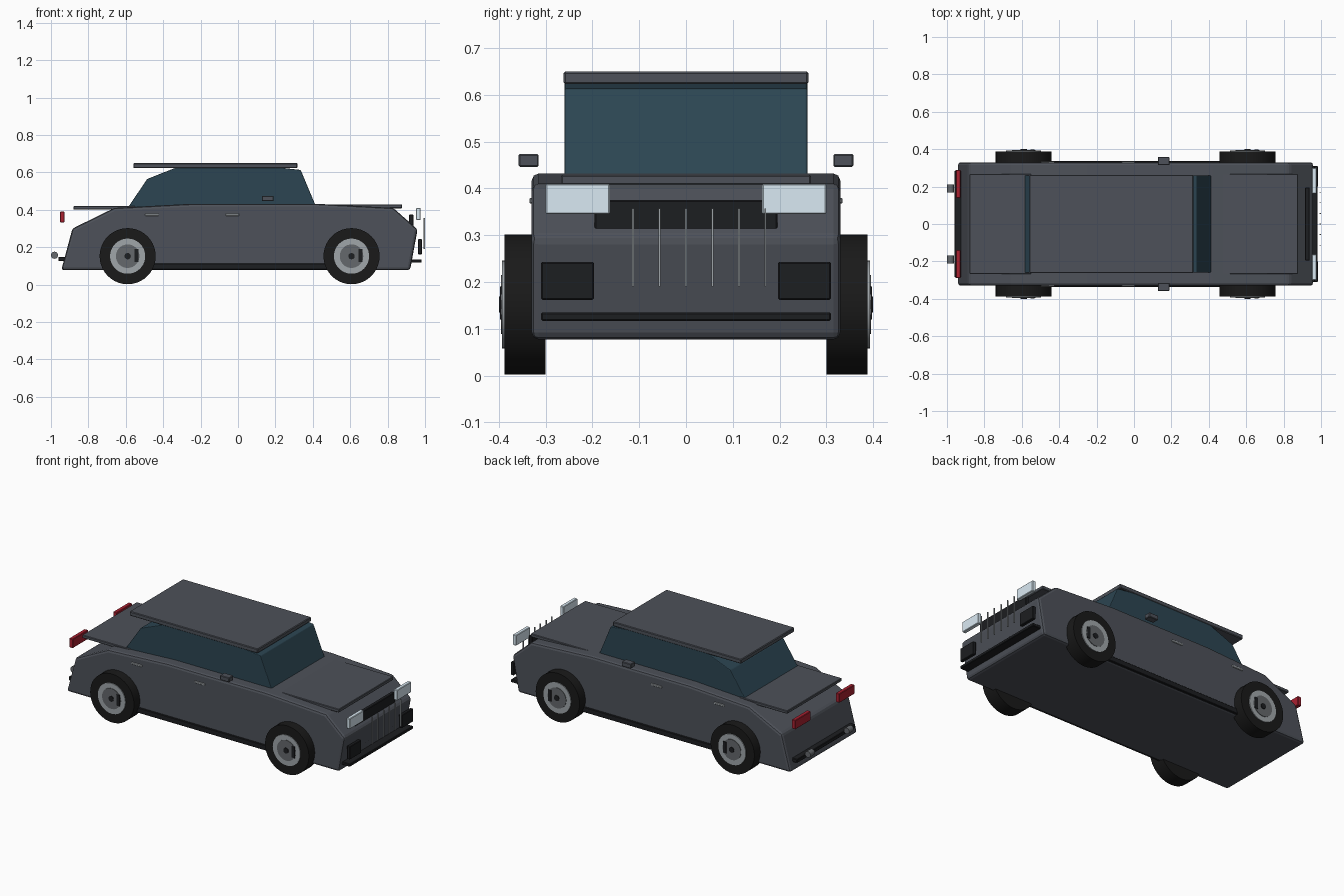
import bpy, bmesh, math

if "Cube" in bpy.data.objects:
    bpy.data.objects.remove(bpy.data.objects["Cube"])


def material(name, r, g, b):
    m = bpy.data.materials.new(name)
    m.diffuse_color = (r, g, b, 1)
    m.use_nodes = True
    m.node_tree.nodes["Principled BSDF"].inputs["Base Color"].default_value = m.diffuse_color
    return m


PAINT = material("paint", 0.075, 0.083, 0.1)
GLASS = material("glass", 0.025, 0.06, 0.085)
BLACK = material("black", 0.012, 0.013, 0.015)
RUBBER = material("rubber", 0.01, 0.01, 0.01)
ALLOY = material("alloy", 0.35, 0.38, 0.4)
STEEL = material("steel", 0.13, 0.14, 0.15)
LAMP = material("lamp", 0.7, 0.82, 0.9)
RED = material("red", 0.4, 0.015, 0.03)


def finish(name, bm, mat, bevel=0, segments=2):
    bmesh.ops.recalc_face_normals(bm, faces=bm.faces[:])
    me = bpy.data.meshes.new(name)
    bm.to_mesh(me)
    bm.free()
    ob = bpy.data.objects.new(name, me)
    bpy.context.collection.objects.link(ob)
    me.materials.append(mat)
    if bevel:
        mod = ob.modifiers.new("bevel", "BEVEL")
        mod.width, mod.segments = bevel, segments
        mod.limit_method = "ANGLE"
    return ob


def box(name, x, y, z, mat, bevel=0.003):
    """Box from (min, max) ranges on each axis."""
    bm = bmesh.new()
    bmesh.ops.create_cube(bm, size=1)
    for v in bm.verts:
        v.co = [(r[0] + r[1]) / 2 + c * (r[1] - r[0]) for c, r in zip(v.co, (x, y, z))]
    return finish(name, bm, mat, bevel, 1)


def pair(name, x, y, z, mat, bevel=0.003):
    """The same box on both sides of the car."""
    box(name + "_left", x, y, z, mat, bevel)
    box(name + "_right", x, (-y[1], -y[0]), z, mat, bevel)


def extrude_profile(name, pts, half, mat, bevel=0):
    """Side profile (x, z) extruded across the width."""
    bm = bmesh.new()
    face = bm.faces.new([bm.verts.new((x, -half, z)) for x, z in pts])
    res = bmesh.ops.extrude_face_region(bm, geom=[face])
    for v in res["geom"]:
        if isinstance(v, bmesh.types.BMVert):
            v.co.y = half
    return finish(name, bm, mat, bevel)


def lathe(name, profile, x, z, side, mat, steps=40):
    """Spin (y, radius) points around a y-directed axle."""
    bm = bmesh.new()
    vs = [bm.verts.new((x, side * y, z + r)) for y, r in profile]
    es = [bm.edges.new(p) for p in zip(vs, vs[1:])]
    bmesh.ops.spin(bm, geom=vs + es, cent=(x, 0, z), axis=(0, 1, 0),
                   angle=math.tau, steps=steps)
    bmesh.ops.remove_doubles(bm, verts=bm.verts[:], dist=1e-5)
    ob = finish(name, bm, mat)
    bpy.ops.object.select_all(action="DESELECT")
    ob.select_set(True)
    bpy.context.view_layer.objects.active = ob
    bpy.ops.object.shade_smooth_by_angle(angle=math.radians(35))
    return ob


# Body shell and cabin
extrude_profile("body", [(-0.945, 0.077), (-0.885, 0.30), (-0.66, 0.41), (-0.25, 0.432),
                         (0.42, 0.432), (0.83, 0.41), (0.96, 0.295), (0.92, 0.077)],
                0.33, PAINT, 0.015)
extrude_profile("cabin_glass", [(-0.59, 0.41), (-0.485, 0.565), (-0.325, 0.628), (0.2, 0.628),
                                (0.335, 0.613), (0.42, 0.41)], 0.26, GLASS, 0.004)
box("roof", (-0.56, 0.318), (-0.262, 0.262), (0.623, 0.65), PAINT, 0.004)
box("hood", (0.40, 0.877), (-0.267, 0.267), (0.408, 0.429), PAINT)
box("trunk_lid", (-0.88, -0.55), (-0.267, 0.267), (0.401, 0.42), PAINT)

# Side trim
pair("sill", (-0.50, 0.52), (0.31, 0.338), (0.08, 0.113), BLACK)
pair("mirror", (0.127, 0.19), (0.315, 0.358), (0.446, 0.474), PAINT)
for n, x in (("rear", -0.46), ("front", -0.03)):
    pair(n + "_door_handle", (x - 0.036, x + 0.036), (0.322, 0.335), (0.368, 0.38), ALLOY, 0.002)

# Front end
pair("headlight", (0.952, 0.976), (0.163, 0.30), (0.345, 0.41), LAMP)
box("grille", (0.915, 0.938), (-0.196, 0.196), (0.172, 0.375), BLACK)
for i in range(6):
    y = -0.113 + i * 0.0565
    box(f"grille_bar_{i + 1}", (0.993, 1.0), (y - 0.002, y + 0.002), (0.19, 0.357), ALLOY, 0)
pair("front_vent", (0.962, 0.983), (0.197, 0.31), (0.162, 0.243), BLACK)
box("front_bumper_lip", (0.925, 0.982), (-0.31, 0.31), (0.117, 0.135), BLACK)

# Rear end
pair("tail_light", (-0.952, -0.927), (0.14, 0.29), (0.333, 0.39), RED)
box("rear_bumper", (-0.96, -0.92), (-0.285, 0.285), (0.125, 0.148), BLACK)
for n, s in (("left", 1), ("right", -1)):
    lathe("exhaust_" + n, [(0.168, 0), (0.168, 0.019), (0.211, 0.019), (0.211, 0)],
          -0.981, 0.157, s, STEEL, 20)

# Wheels
for end, x in (("rear", -0.59), ("front", 0.607)):
    for n, s in (("left", 1), ("right", -1)):
        w = f"{end}_{n}_wheel"
        z = 0.152
        lathe(w + "_tyre", [(0.30, 0), (0.30, 0.15), (0.388, 0.15), (0.388, 0)], x, z, s, RUBBER)
        lathe(w + "_rim", [(0.36, 0), (0.36, 0.094), (0.393, 0.094), (0.393, 0)], x, z, s, ALLOY)
        lathe(w + "_disc", [(0.37, 0), (0.37, 0.063), (0.396, 0.063), (0.396, 0)], x, z, s, STEEL)
        lathe(w + "_hub", [(0.38, 0), (0.38, 0.017), (0.40, 0.017), (0.40, 0)], x, z, s, BLACK, 20)
        ys = sorted((s * 0.38, s * 0.398))
        box(w + "_slot", (x + 0.037, x + 0.059), ys, (z - 0.032, z + 0.038), BLACK, 0)
